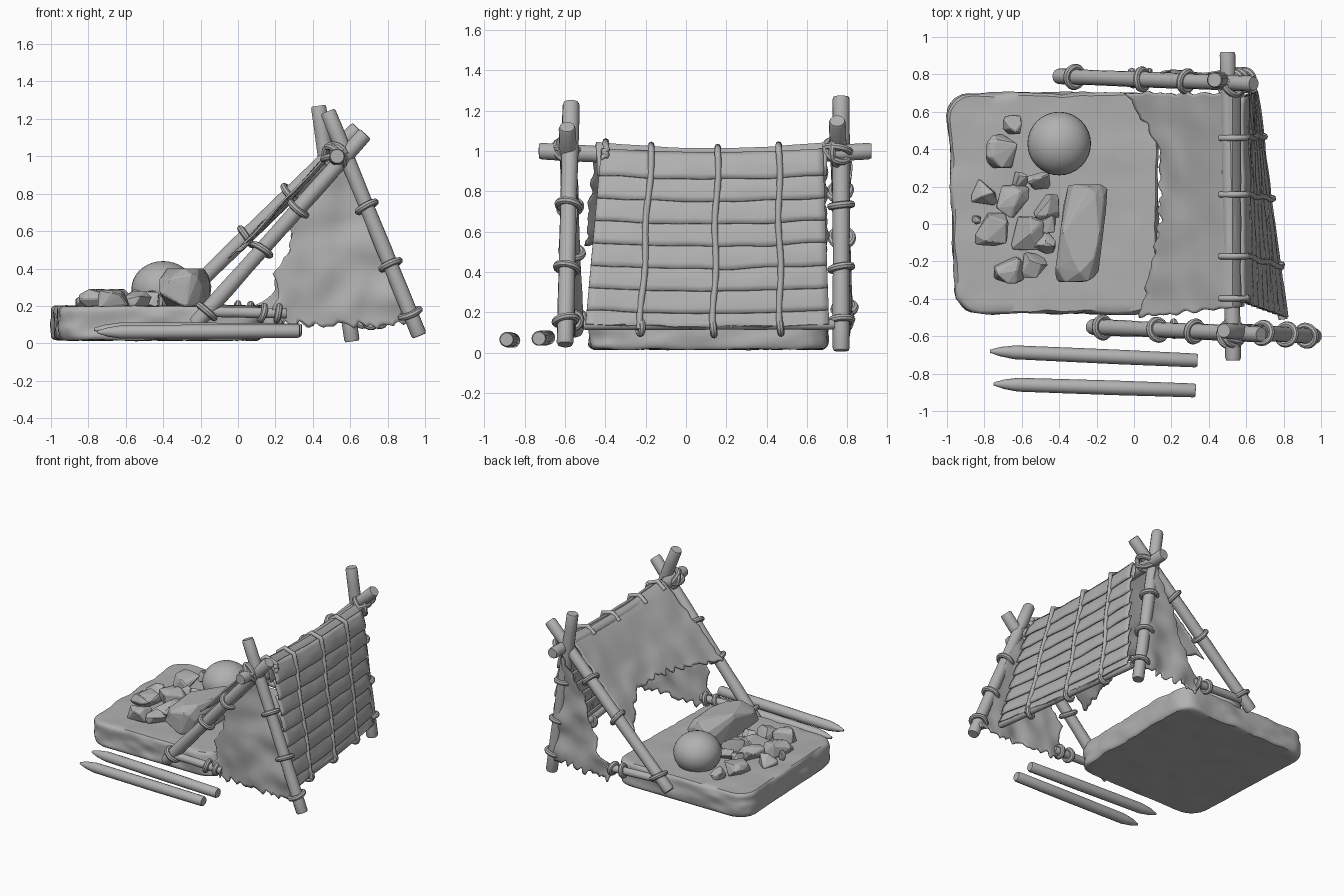
import bpy, bmesh, math, random
from mathutils import Vector, noise

random.seed(4)
if "Cube" in bpy.data.objects:
    bpy.data.objects.remove(bpy.data.objects["Cube"], do_unlink=True)

grey = bpy.data.materials.new("plain_grey")
grey.use_nodes = True
grey.diffuse_color = (0.44, 0.44, 0.44, 1)
grey.node_tree.nodes["Principled BSDF"].inputs["Base Color"].default_value = grey.diffuse_color
smooth_parts = []


def lerp(a, b, t):
    return a + (b - a) * t


def interp(points, value):
    """Piecewise linear lookup in a list of (key, result) pairs."""
    for (k0, r0), (k1, r1) in zip(points, points[1:]):
        if value <= k1:
            return lerp(r0, r1, max(0, (value - k0) / (k1 - k0)))
    return points[-1][1]


def ripple(x, y, z, scale, size):
    return noise.noise(Vector((x, y, z)) * scale) * size


def finish(name, bm, smooth=True):
    mesh = bpy.data.meshes.new(name)
    bmesh.ops.recalc_face_normals(bm, faces=bm.faces)
    bm.to_mesh(mesh)
    bm.free()
    mesh.materials.append(grey)
    obj = bpy.data.objects.new(name, mesh)
    bpy.context.collection.objects.link(obj)
    if smooth:
        smooth_parts.append(obj)
    return obj


def loft(name, start, end, profile, sag=0, sides=14):
    """Round bar with (fraction along, radius) rings and closed ends."""
    start, end = Vector(start), Vector(end)
    turn = (end - start).to_track_quat('Z', 'Y')
    bm = bmesh.new()
    rings = []
    for t, radius in profile:
        ring = []
        middle = start.lerp(end, t) - Vector((0, 0, sag * math.sin(math.pi * t)))
        for i in range(sides):
            a = math.tau * i / sides
            ring.append(bm.verts.new(middle + turn @ Vector((math.cos(a) * radius, math.sin(a) * radius, 0))))
        rings.append(ring)
    for lower, upper in zip(rings, rings[1:]):
        for i in range(sides):
            j = (i + 1) % sides
            bm.faces.new((lower[i], lower[j], upper[j], upper[i]))
    bm.faces.new(rings[0])
    bm.faces.new(rings[-1])
    return finish(name, bm)


def pole(name, start, end, r, sag=0):
    # Slightly uneven timber with softened ends
    middle = [(t / 10, r * random.uniform(0.96, 1.04)) for t in range(1, 10)]
    loft(name, start, end, [(0, r * 0.88), (0.01, r)] + middle + [(0.99, r), (1, r * 0.88)], sag)


def lashing(name, spot, direction, radius):
    # One thick, tilted loop of rope round a pole
    lean = Vector([random.uniform(-1, 1) for _ in range(3)]) * 0.25
    turn = (Vector(direction).normalized() + lean).to_track_quat('Z', 'Y').to_euler()
    bpy.ops.mesh.primitive_torus_add(location=spot, rotation=turn, major_radius=radius,
                                     minor_radius=0.018, major_segments=20, minor_segments=8)
    obj = bpy.context.object
    obj.name = name
    obj.data.materials.append(grey)
    smooth_parts.append(obj)


def sheet(name, shape, nu, nv, thickness):
    bm = bmesh.new()
    grid = [[bm.verts.new(shape(u / nu, v / nv)) for u in range(nu + 1)] for v in range(nv + 1)]
    for a, b in zip(grid, grid[1:]):
        for i in range(nu):
            bm.faces.new((a[i], a[i + 1], b[i + 1], b[i]))
    obj = finish(name, bm)
    solid = obj.modifiers.new("thickness", 'SOLIDIFY')
    solid.thickness = thickness
    solid.offset = 0


def rock(name, centre, size, count, skew=0):
    bm = bmesh.new()
    for i in range(count):
        d = Vector([random.gauss(0, 1) for _ in range(3)]).normalized()
        d = Vector([max(-0.75, min(0.75, c)) / 0.75 * s for c, s in zip(d, size)])
        d.x += d.y * skew
        bm.verts.new(Vector(centre) + d)
    bmesh.ops.convex_hull(bm, input=bm.verts)
    obj = finish(name, bm, smooth=False)
    bevel = obj.modifiers.new("worn_edges", 'BEVEL')
    bevel.width = 0.006


# Stone slab: rounded block with a rough surface
bm = bmesh.new()
bmesh.ops.create_cube(bm, size=2)
bmesh.ops.subdivide_edges(bm, edges=bm.edges, cuts=27, use_grid_fill=True)
corner = 0.13
for v in bm.verts:
    x, y, z = v.co.x * 0.55, v.co.y * 0.59, v.co.z
    cx = max(corner - 0.55, min(0.55 - corner, x))
    cy = max(corner - 0.59, min(0.59 - corner, y))
    d = Vector((x - cx, y - cy))
    if d.length > 0:
        d = d.normalized() * max(abs(d.x), abs(d.y))
    rim = 1 - 0.025 * abs(z) ** 8
    x, y = (cx + d.x) * rim, (cy + d.y) * rim
    x -= 0.025 * (y / 0.59) * (1 if x < 0 else 0)
    rough = ripple(x, y, z * 0.2, 6, 0.022) + ripple(x, y, z * 0.1, 15, 0.012)
    v.co = (x * (1 + rough) - 0.425, y * (1 + rough) + 0.11, 0.108 + z * 0.091 + rough * 0.3)
finish("stone_slab", bm)

# Round stone, boulder and rubble on the slab
bpy.ops.mesh.primitive_uv_sphere_add(segments=32, ring_count=18, radius=0.17, location=(-0.4, 0.43, 0.29))
ball = bpy.context.object
ball.name = "round_stone"
ball.scale.z = 0.88
ball.data.materials.append(grey)
smooth_parts.append(ball)
rock("boulder", (-0.28, -0.05, 0.29), (0.115, 0.26, 0.11), 75, 0.12)
rubble = [(-0.65, 0.53, 0.05), (-0.7, 0.39, 0.09), (-0.62, 0.23, 0.05), (-0.51, 0.22, 0.06),
          (-0.8, 0.17, 0.07), (-0.65, 0.12, 0.09), (-0.47, 0.09, 0.07), (-0.84, 0.02, 0.025),
          (-0.76, -0.03, 0.09), (-0.57, -0.05, 0.09), (-0.48, -0.1, 0.06), (-0.47, 0, 0.05),
          (-0.67, -0.24, 0.08), (-0.53, -0.22, 0.07)]
for x, y, r in rubble:
    rock("rubble_stone", (x, y, 0.225), (r, r, 0.025 + r * 0.45), 16)

# Loose sharpened stakes lying in front
for a, b in (((-0.77, -0.68, 0.075), (0.34, -0.73, 0.07)), ((-0.75, -0.855, 0.06), (0.33, -0.89, 0.065))):
    loft("loose_stake", a, b, [(0, 0.008), (0.05, 0.025), (0.12, 0.037), (0.6, 0.039), (0.99, 0.037), (1, 0.032)])

# Two crossed-pole frames, each with a sloping pole, a steep pole and a short low bar
frames = {
    "front": (((-0.23, -0.55, 0.1), (0.68, -0.59, 1.12)), ((0.97, -0.6, 0.04), (0.48, -0.57, 1.24)),
              ((-0.2, -0.56, 0.17), (0.26, -0.56, 0.16)), (0.17, 0.5, 0.72)),
    "back": (((-0.41, 0.79, 0.13), (0.64, 0.75, 1.15)), ((0.61, 0.77, 0.01), (0.43, 0.77, 1.27)),
             ((-0.34, 0.78, 0.19), (0.12, 0.78, 0.17)), (0.22, 0.57, 0.8))}
for side, (slope, steep, bar, knots) in frames.items():
    pole(side + "_sloping_pole", *slope, 0.042)
    pole(side + "_steep_pole", *steep, 0.042)
    pole(side + "_low_bar", *bar, 0.028)
    for (a, b), heights in ((slope, knots), (steep, (0.16, 0.42, 0.73))):
        a, b = Vector(a), Vector(b)
        for z in heights:
            lashing(side + "_pole_lashing", a.lerp(b, (z - a.z) / (b.z - a.z)), b - a, 0.053)
    for t in (0.72, 0.9):
        lashing(side + "_bar_lashing", Vector(bar[0]).lerp(Vector(bar[1]), t), (1, 0, 0), 0.038)
    for direction in ((1, 0.3, 1), (-0.4, 0.3, 1), (0.2, 1, 0.2)):
        lashing(side + "_top_lashing", (0.52, slope[1][1], 1.0), direction, 0.065)
pole("ridge_pole", (0.53, -0.73, 1.0), (0.5, 0.92, 1.0), 0.042, 0.03)

# Cloth hung over the ridge and down the open slope, torn along its lower edge
torn = [(-0.5, 0.03), (-0.2, 0.1), (0, 0.14), (0.4, 0.14), (0.55, 0.05), (0.7, -0.04)]


def slope_cloth(u, v):
    y = lerp(lerp(-0.44, -0.5, v), 0.7, u)
    edge = interp(torn, y) + ripple(y, 0, 0, 22, 0.03)
    path = [(0, (0.585, 0.88)), (0.08, (0.57, 1.0)), (0.14, (0.52, 1.045)), (0.2, (0.46, 0.99)),
            (1, (edge, 0.99 - (0.46 - edge) * 1.06))]
    x = interp([(k, p[0]) for k, p in path], v)
    z = interp([(k, p[1]) for k, p in path], v)
    z -= 0.03 * math.sin(math.pi * u)
    y += ripple(0, x, 0, 20, 0.02)
    return x, y, z + ripple(x, y, z, 6, 0.03) * v


sheet("slope_cloth", slope_cloth, 70, 30, 0.01)

# Ragged end cloths hung on each frame's steep pole
upper_tear = [(0.38, 0.2), (0.5, 0.28), (0.62, 0.29), (0.85, 0.43), (0.95, 0.49)]
lower_tear = {"front": [(0.08, 0.24), (0.18, 0.18), (0.25, 0.22)],
              "back": [(0.08, 0.12), (0.17, 0.03), (0.27, 0.2)]}
for side, y0 in (("front", -0.565), ("back", 0.8)):
    foot, top = frames[side][1]

    def end_cloth(u, v):
        low = 0.1 + ripple(u, 0, y0, 18, 0.05)
        z = lerp(low, 0.95, v)
        left = interp(lower_tear[side] + upper_tear, z) + ripple(0, z, y0, 20, 0.03)
        right = lerp(foot[0], top[0], (z - foot[2]) / (top[2] - foot[2])) + 0.01
        x = lerp(left, right, u)
        return x, y0 + ripple(x, y0, z, 6, 0.035), z

    sheet(side + "_end_cloth", end_cloth, 40, 40, 0.01)


# Shingled screen on the steep side
def screen(u, t, out):
    y = lerp(lerp(-0.42, -0.5, t), lerp(0.68, 0.71, t), u)
    x = lerp(0.575, lerp(0.8, 0.635, u), t) + out
    z = 1.01 - 0.89 * t - 0.018 * math.sin(math.pi * u) + out * 0.3
    return x, y, z


strips = 8
for i in range(strips):
    def strip(u, v):
        t = (i + v * 1.25) / strips
        belly = 0.025 * v + 0.008 * math.sin(math.pi * v)
        x, y, z = screen(u, min(t, 0.98), belly)
        return x + ripple(u * 3, i, v, 3, 0.006), y, z + ripple(u * 3, i, 0, 2, 0.008) * v

    sheet("screen_strip", strip, 30, 5, 0.012)
pole("screen_bottom_bar", screen(-0.01, 0.98, 0), screen(1.02, 0.98, 0), 0.026)

# Cords holding the screen strips
for u in (0.02, 0.225, 0.525, 0.8):
    curve = bpy.data.curves.new("screen_cord", 'CURVE')
    curve.dimensions = '3D'
    curve.bevel_depth = 0.016
    curve.bevel_resolution = 2
    curve.use_fill_caps = True
    line = curve.splines.new('POLY')
    reach = 1 if u > 0.1 else 0.06
    y = screen(u, 0, 0)[1]
    crest = 1.05 - 0.03 * math.sin(math.pi * u)
    path = [(0.46, y, crest - 0.05), (0.52, y, crest)]
    path += [screen(u + 0.005 * math.sin(t / 2), t / 24 * reach, 0.025) for t in range(25)]
    line.points.add(len(path) - 1)
    for point, co in zip(line.points, path):
        point.co = (*co, 1)
    curve.materials.append(grey)
    bpy.context.collection.objects.link(bpy.data.objects.new("screen_cord", curve))
    if reach == 1:
        lashing("screen_cord_knot", screen(u, 0.98, 0), (-0.15, 1, 0), 0.032)

# Smooth shading that keeps edges sharp
bpy.ops.object.select_all(action='DESELECT')
for obj in smooth_parts:
    obj.select_set(True)
bpy.context.view_layer.objects.active = smooth_parts[0]
bpy.ops.object.shade_smooth_by_angle(angle=math.radians(40))
